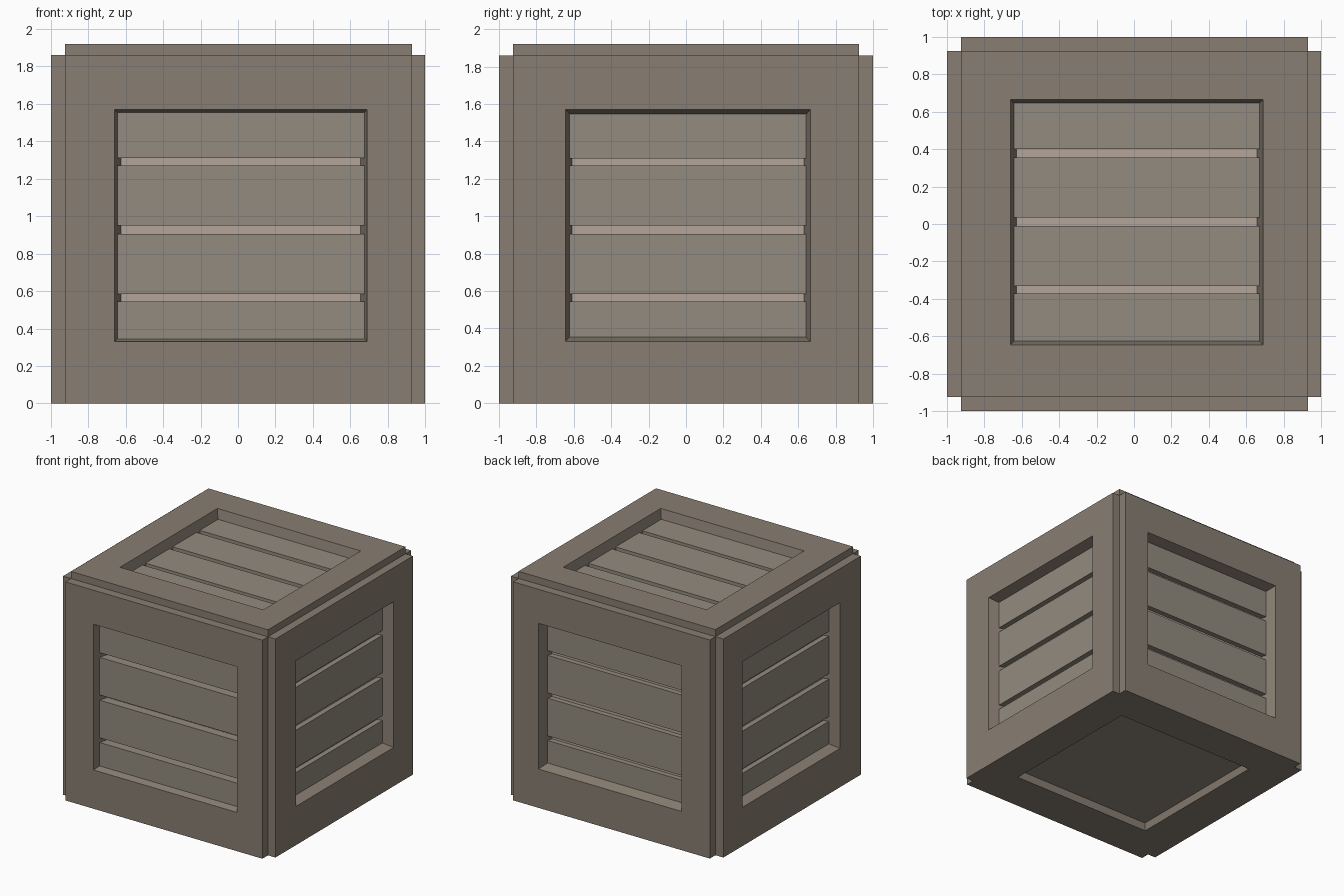
import bpy, bmesh
from mathutils import Vector

if "Cube" in bpy.data.objects:
    bpy.data.objects.remove(bpy.data.objects["Cube"])


def material(name, rgb):
    m = bpy.data.materials.new(name)
    m.diffuse_color = (*rgb, 1)
    m.use_nodes = True
    m.node_tree.nodes["Principled BSDF"].inputs["Base Color"].default_value = m.diffuse_color
    return m


FRAME = material("frame_wood", (0.25, 0.21, 0.17))
SLAT = material("slat_wood", (0.29, 0.26, 0.21))
BACK = material("backing_wood", (0.46, 0.38, 0.32))
X, Y, Z = Vector((1, 0, 0)), Vector((0, 1, 0)), Vector((0, 0, 1))


def add_object(name, loops, faces, axes, dist, mat):
    """Mesh from (u, v, depth) points on a side with axes u, v and outward normal n."""
    u, v, n = axes
    bm = bmesh.new()
    verts = [bm.verts.new(u * p[0] + v * p[1] + n * (dist - p[2])) for p in loops]
    for f in faces:
        bm.faces.new([verts[i] for i in f])
    if u.cross(v).dot(n) < 0:
        bmesh.ops.reverse_faces(bm, faces=bm.faces[:])
    me = bpy.data.meshes.new(name)
    bm.to_mesh(me)
    bm.free()
    me.materials.append(mat)
    ob = bpy.data.objects.new(name, me)
    bpy.context.collection.objects.link(ob)


def rect(r, d, inset=0):
    u0, u1, v0, v1 = r
    return [(u0 + inset, v0 + inset, d), (u1 - inset, v0 + inset, d),
            (u1 - inset, v1 - inset, d), (u0 + inset, v1 - inset, d)]


def bridge(a, b):
    """Quads joining loop a (outer) to loop b (inner)."""
    return [(4 * a + i, 4 * a + (i + 1) % 4, 4 * b + (i + 1) % 4, 4 * b + i) for i in range(4)]


def panel(side, axes, dist, outer, hole, rim, floor, taper, slat_depth, gaps, floor_mat):
    # frame with raised outer rim and tapered opening
    loops = rect(hole, 0) + rect(hole, floor, taper)
    faces = bridge(0, 1)
    loops += rect(outer, 0)
    faces += bridge(2, 0)
    if rim:
        loops += rect(outer, rim)
        faces += bridge(3, 2)
    add_object(side + "_frame", loops, faces, axes, dist, FRAME)

    # backing board at the bottom of the recess
    add_object(side + "_backing", rect(hole, floor, taper), [(0, 1, 2, 3)], axes, dist, floor_mat)

    # slats separated by narrow gaps
    if not gaps:
        return
    inset = taper * slat_depth / floor
    u0, u1, v0, v1 = hole
    cuts = [v0 + inset] + [c for g in gaps for c in g] + [v1 - inset]
    for i in range(0, len(cuts), 2):
        r = (u0 + inset, u1 - inset, cuts[i], cuts[i + 1])
        add_object(f"{side}_slat_{i // 2 + 1}", rect(r, slat_depth) + rect(r, floor),
                   [(0, 1, 2, 3)] + bridge(1, 0), axes, dist, SLAT)


XR, YR, ZR = (-0.925, 0.93), (-0.925, 0.925), (0, 1.86)
HX, HY, HZ = (-0.66, 0.69), (-0.645, 0.665), (0.33, 1.57)
WALL_GAPS = [(0.545, 0.585), (0.905, 0.95), (1.27, 1.31)]
TOP_GAPS = [(-0.37, -0.33), (-0.01, 0.035), (0.355, 0.40)]

# four walls
for side, axes, along, hole, rim, depth in (
        ("front", (X, Z, -Y), XR, HX, 0.075, 0.06),
        ("back", (X, Z, Y), XR, HX, 0.075, 0.09),
        ("right", (Y, Z, X), YR, HY, 0.07, 0.09),
        ("left", (Y, Z, -X), YR, HY, 0.075, 0.09)):
    panel(side, axes, 1, along + ZR, hole + HZ, rim, 0.135, 0.035, depth, WALL_GAPS, BACK)

# lid and base
panel("lid", (X, Y, Z), 1.92, XR + YR, HX + HY, 0.06, 0.135, 0.033, 0.08, TOP_GAPS, BACK)
panel("base", (X, Y, -Z), 0, XR + YR, HX + HY, 0, 0.06, 0.015, 0, [], SLAT)
